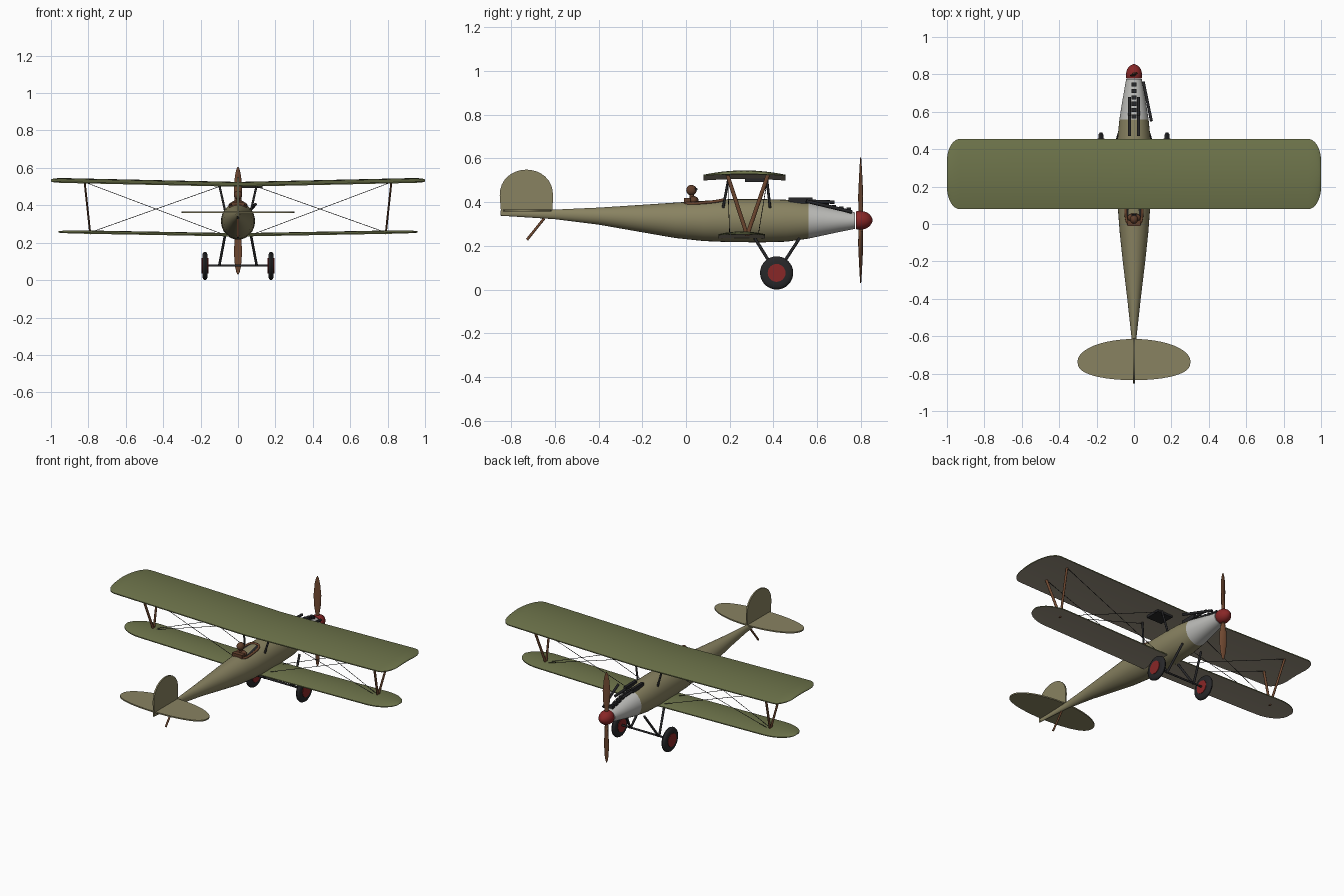
import bpy, bmesh, math
from mathutils import Vector as V

if "Cube" in bpy.data.objects:
    bpy.data.objects.remove(bpy.data.objects["Cube"])


def mat(name, r, g, b):
    m = bpy.data.materials.new(name)
    m.diffuse_color = (r, g, b, 1)
    m.use_nodes = True
    m.node_tree.nodes["Principled BSDF"].inputs["Base Color"].default_value = m.diffuse_color
    return m


OLIVE = mat("olive", .155, .175, .07)
UNDER = mat("underside", .33, .29, .22)
TAN = mat("tan", .25, .225, .12)
ALU = mat("bare_metal", .5, .5, .48)
RED = mat("red", .25, .02, .02)
WOOD = mat("wood", .16, .065, .03)
DARK = mat("dark", .02, .02, .022)
SKIN = mat("leather", .12, .05, .025)


def make(name, bm, *mats, angle=40):
    bmesh.ops.recalc_face_normals(bm, faces=bm.faces)
    me = bpy.data.meshes.new(name)
    bm.to_mesh(me)
    bm.free()
    ob = bpy.data.objects.new(name, me)
    bpy.context.collection.objects.link(ob)
    for m in mats:
        me.materials.append(m)
    bpy.ops.object.select_all(action='DESELECT')
    ob.select_set(True)
    bpy.context.view_layer.objects.active = ob
    bpy.ops.object.shade_smooth_by_angle(angle=math.radians(angle))
    return ob


def loft(name, rings, *mats, angle=40):
    """Skin a list of equal-length point rings and cap both ends."""
    bm = bmesh.new()
    rs = [[bm.verts.new(p) for p in r] for r in rings]
    n = len(rs[0])
    for a, b in zip(rs, rs[1:]):
        for i in range(n):
            bm.faces.new((a[i], a[(i + 1) % n], b[(i + 1) % n], b[i]))
    bm.faces.new(rs[0])
    bm.faces.new(rs[-1])
    if len(mats) > 1:
        bm.normal_update()
        bmesh.ops.recalc_face_normals(bm, faces=bm.faces)
        for f in bm.faces:
            f.material_index = int(f.normal.z < -.1)
    return make(name, bm, *mats, angle=angle)


def circle(n):
    return [(math.cos(2 * math.pi * i / n), math.sin(2 * math.pi * i / n)) for i in range(n)]


def rod(name, a, b, r, m, flat=1, n=10):
    a, b = V(a), V(b)
    d = (b - a).normalized()
    u = d.cross(V((1, 0, 0)))
    u = u.normalized() if u.length > .01 else V((0, 1, 0))
    w = d.cross(u)
    return loft(name, [[p + u * c * r + w * s * r * flat for c, s in circle(n)] for p in (a, b)], m)


def box(name, c, s, m):
    x, y, z = s[0] / 2, s[1] / 2, s[2] / 2
    c = V(c)
    return loft(name, [[c + V((i, j, k)) for i, j in ((-x, -y), (x, -y), (x, y), (-x, y))] for k in (-z, z)], m)


def ball(name, c, s, m):
    bm = bmesh.new()
    bmesh.ops.create_uvsphere(bm, u_segments=24, v_segments=14, radius=1)
    for v in bm.verts:
        v.co = V((v.co.x * s[0], v.co.y * s[1], v.co.z * s[2])) + V(c)
    return make(name, bm, m)


def hull(name, stations, m):
    """Oval body along y: (y, half width, top z, bottom z)."""
    return loft(name, [[(w * c, y, (t + b) / 2 + (t - b) / 2 * s) for c, s in circle(32)]
                       for y, w, t, b in stations], m)


# fuselage and metal nose
hull("fuselage", [(-.85, .003, .362, .338), (-.6, .014, .366, .322), (-.4, .036, .375, .297),
                  (-.2, .06, .388, .262), (-.05, .076, .398, .236), (.08, .086, .406, .222),
                  (.2, .09, .414, .217), (.35, .091, .414, .216), (.46, .088, .411, .219),
                  (.56, .078, .398, .233)], TAN)
hull("nose_cowl", [(.56, .078, .398, .233), (.63, .067, .382, .248), (.7, .055, .366, .263),
                   (.775, .042, .353, .278)], ALU)

# spinner and propeller
prof = [(.778, .040), (.785, .043), (.805, .043), (.825, .038), (.84, .028), (.85, .015), (.855, .002)]
loft("spinner", [[(r * c, y, .317 + r * s) for c, s in circle(24)] for y, r in prof], RED)
blade = [(.0, .012, .010, 0), (.05, .012, .010, .9), (.11, .021, .008, 1.1), (.17, .023, .006, 1.25),
         (.24, .017, .004, 1.35), (.275, .009, .003, 1.4), (.288, .002, .002, 1.4)]
for sg, nm in ((1, "upper"), (-1, "lower")):
    rings = []
    for z, w, t, a in blade:
        k = math.pi / 2 - a
        rings.append([(sg * (w * c * math.cos(k) - t * s * math.sin(k)) if z else w * c,
                       .8 + (w * c * math.sin(k) + t * s * math.cos(k) if z else t * s),
                       .317 + sg * z) for c, s in circle(14)])
    loft("propeller_blade_" + nm, rings, WOOD)


# wings: cambered section swept along x with rounded tips
def wing(name, span, tip, yc, half, end, z0, dihedral, thick, camber):
    left = [0, .3, .6, span - tip] + [span - tip + tip * math.sin(math.pi / 2 * k / 8) for k in range(1, 9)]
    xs = [-x for x in reversed(left[1:])] + left
    us = [math.cos(math.pi * k / 12) for k in range(13)]
    rings = []
    for x in xs:
        t = max(0, (abs(x) - span + tip) / tip)
        e = math.sqrt(max(0, 1 - t * t))
        h = end + (half - end) * e
        f = .35 + .65 * e
        z = z0 + dihedral * abs(x) + (1 - f) * camber
        top = [(x, yc + h * u, z + f * ((camber + thick) * (1 - u * u) + .003)) for u in us]
        bot = [(x, yc + h * u, z + f * (camber * (1 - u * u) - .003)) for u in reversed(us)]
        rings.append(top + bot)
    loft(name, rings, OLIVE, UNDER, angle=50)


wing("upper_wing", 1.0, .07, .267, .188, .07, .502, .022, .013, .007)
wing("lower_wing", .96, .16, .255, .106, .006, .236, .018, .009, .003)

# tailplane and fin
def plate(name, pts, axis, c, t, m):
    off = V((0, 0, 0))
    off[axis] = t / 2
    base = [V((p[0], p[1], c)) if axis == 2 else V((c, p[0], p[1])) for p in pts]
    loft(name, [[p - off for p in base], [p + off for p in base]], m)


pts = []
for c, s in circle(48):
    pts.append((.302 * c, -.735 + (.12 * s if s > 0 else -.1 * abs(s) ** .75))) 
plate("tailplane", pts, 2, .362, .008, TAN)
fin = [(-.612, .362), (-.61, .40)]
for k in range(17):
    a = math.pi * k / 16
    fin.append((-.731 + .122 * math.cos(a), .43 + .119 * math.sin(a) ** .9 if 0 < k < 16 else .43))
fin += [(-.851, .40), (-.846, .342), (-.7, .342)]
plate("fin_and_rudder", fin, 0, 0, .009, TAN)
rod("tail_skid", (0, -.65, .325), (0, -.728, .228), .006, WOOD)

# paired parts
for s, sd in ((1, "right"), (-1, "left")):
    # struts between the wings
    for y, e in ((.19, "rear"), (.375, "front")):
        rod(f"{e}_wing_strut_{sd}", (s * .79, .28, .248), (s * .82, y, .524), .009, WOOD, .6)
    rod(f"rear_cabin_strut_{sd}", (s * .07, .17, .375), (s * .1, .195, .508), .006, DARK)
    rod(f"front_cabin_strut_{sd}", (s * .07, .385, .375), (s * .1, .37, .508), .006, DARK)
    # bracing wires
    for y0, y1 in ((.2, .19), (.33, .375)):
        rod(f"flying_wire_{sd}", (s * .08, y0, .245), (s * .815, y1, .522), .0016, DARK, n=5)
    rod(f"landing_wire_{sd}", (s * .1, .195, .5), (s * .79, .27, .255), .0016, DARK, n=5)
    rod(f"landing_wire_front_{sd}", (s * .1, .37, .5), (s * .79, .285, .255), .0016, DARK, n=5)
    # undercarriage
    rod(f"rear_gear_leg_{sd}", (s * .07, .315, .235), (s * .1, .412, .078), .007, DARK)
    rod(f"front_gear_leg_{sd}", (s * .07, .52, .235), (s * .1, .418, .078), .007, DARK)
    tyre = [(.162, .05), (.164, .064), (.169, .073), (.1765, .076), (.184, .073), (.189, .064), (.191, .05)]
    loft(f"tyre_{sd}", [[(s * x, .415 + r * c, .076 + r * q) for c, q in circle(32)] for x, r in tyre], DARK)
    rod(f"wheel_disc_{sd}", (s * .159, .415, .076), (s * .194, .415, .076), .041, RED, n=24)
    # guns
    box(f"gun_body_{sd}", (s * .024, .525, .408), (.018, .11, .026), DARK)
    rod(f"gun_barrel_{sd}", (s * .024, .57, .404), (s * .024, .68, .4), .008, DARK)
rod("axle", (-.17, .415, .078), (.17, .415, .078), .006, DARK)

# engine cylinders and exhaust
for i in range(6):
    y = .575 + i * .034
    box(f"engine_cylinder_{i + 1}", (0, y, .389 - i * .0065), (.026, .022, .036), DARK)
rod("exhaust_pipe", (.05, .76, .355), (.093, .55, .405), .008, DARK)

# radiator under the upper wing
box("radiator", (.075, .32, .502), (.11, .1, .018), DARK)

# cockpit: padded rim, dark opening, pilot
rim = []
for c, s in circle(36):
    k = lambda v: math.copysign(abs(v) ** .6, v)
    rim.append(V((.044 * k(c), .085 + .092 * k(s), .404 + .0085 * k(s) - .006 * c * c)))
loft("cockpit_opening", [[p - V((0, 0, .02)) for p in rim], rim], DARK)
cu = bpy.data.curves.new("cockpit_rim", 'CURVE')
cu.dimensions = '3D'
cu.bevel_depth = .007
cu.bevel_resolution = 2
sp = cu.splines.new('POLY')
sp.points.add(len(rim) - 1)
for q, p in zip(sp.points, rim):
    q.co = (*p, 1)
sp.use_cyclic_u = True
cu.materials.append(WOOD)
bpy.context.collection.objects.link(bpy.data.objects.new("cockpit_rim", cu))
box("headrest", (0, .005, .408), (.07, .03, .02), SKIN)
ball("pilot_shoulders", (0, .035, .408), (.036, .022, .02), SKIN)
rod("pilot_neck", (0, .027, .41), (0, .026, .445), .011, SKIN)
ball("pilot_head", (0, .025, .455), (.022, .024, .024), SKIN)
rod("goggles", (-.014, .046, .459), (.014, .046, .459), .007, DARK)
